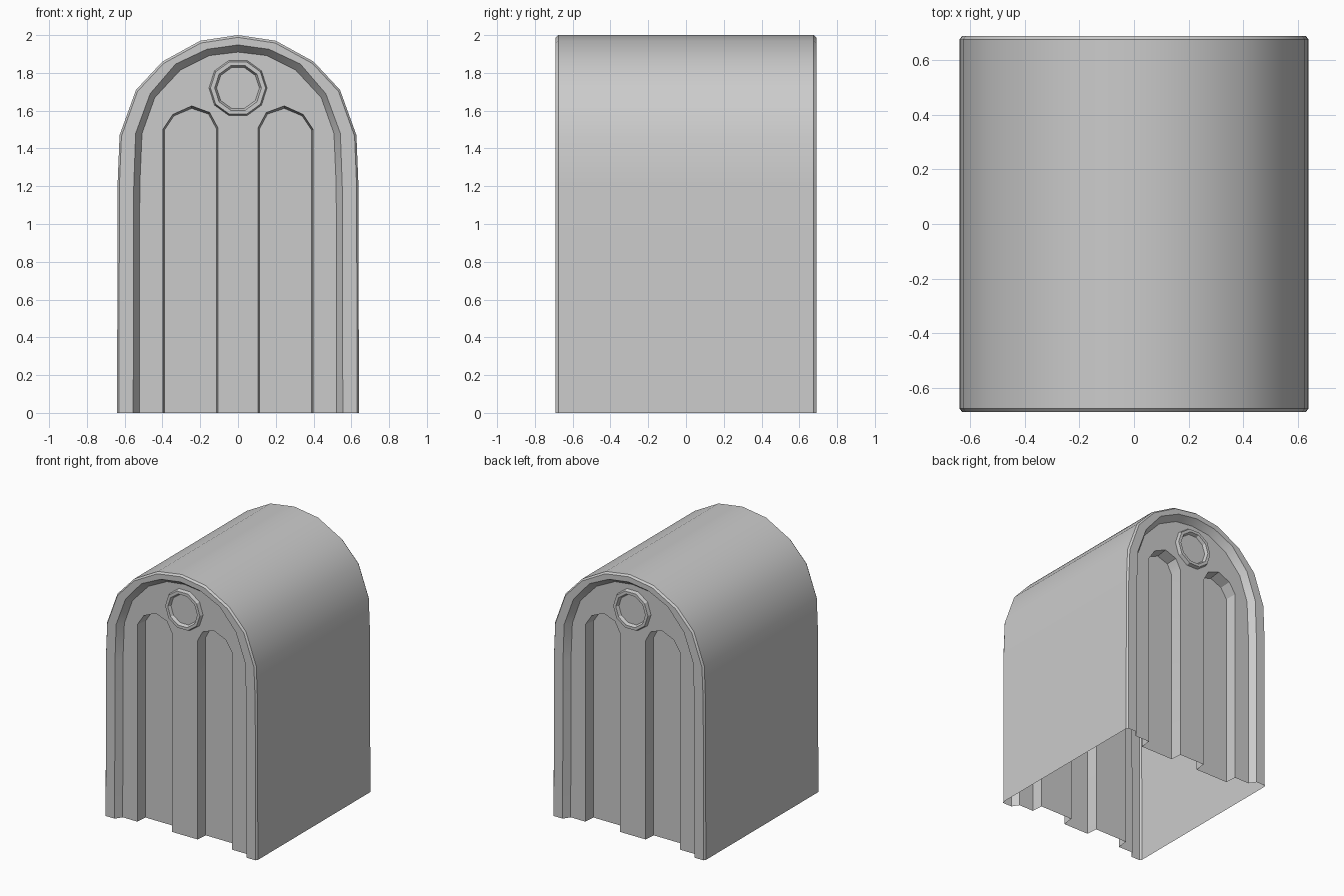
import bpy, bmesh, math

if "Cube" in bpy.data.objects:
    bpy.data.objects.remove(bpy.data.objects["Cube"])

# Half profiles (x, z), from the base of the +x side to the crown
OUTER = [(.64, 0), (.638, 1.2), (.627, 1.47), (.54, 1.71), (.40, 1.86), (.20, 1.97), (0, 2.0)]
EDGE = [(.63, 0), (.628, 1.2), (.617, 1.465), (.532, 1.702), (.394, 1.85), (.197, 1.958), (0, 1.988)]
RIM = [(.555, 0), (.552, 1.2), (.542, 1.48), (.465, 1.69), (.33, 1.847), (.165, 1.925), (0, 1.948)]
PANEL = [(.522, 0), (.52, 1.2), (.508, 1.48), (.44, 1.67), (.305, 1.815), (.15, 1.892), (0, 1.91)]
GROOVE = [(.107, 0), (.107, 1.51), (.15, 1.59), (.245, 1.625), (.345, 1.58), (.398, 1.5), (.398, 0)]
FLOOR = [(.115, 0), (.115, 1.505), (.156, 1.582), (.245, 1.612), (.34, 1.572), (.39, 1.496), (.39, 0)]
Y_END, Y_SIDE, Y_PANEL, Y_FLOOR, Y_RING = .69, .676, .64, .553, .667


def flip(pts):
    return [(-x, z) for x, z in reversed(pts)]


def arch(half):
    return half + flip(half[:-1])


def verts(bm, pts, y):
    return [bm.verts.new((x, y, z)) for x, z in pts]


def loft(bm, loops, closed=False):
    for a, b in zip(loops, loops[1:]):
        n = len(a)
        for i in range(n if closed else n - 1):
            j = (i + 1) % n
            bm.faces.new((a[i], a[j], b[j], b[i]))


def finish(name, bm):
    bmesh.ops.remove_doubles(bm, verts=bm.verts, dist=1e-5)
    bmesh.ops.recalc_face_normals(bm, faces=bm.faces)
    mesh = bpy.data.meshes.new(name)
    bm.to_mesh(mesh)
    bm.free()
    obj = bpy.data.objects.new(name, mesh)
    bpy.context.collection.objects.link(obj)
    bpy.ops.object.select_all(action='DESELECT')
    obj.select_set(True)
    bpy.context.view_layer.objects.active = obj
    bpy.ops.object.shade_smooth_by_angle(angle=math.radians(32))


# Arched shell with raised rims, open at the bottom
bm = bmesh.new()
steps = [(PANEL, Y_PANEL), (RIM, Y_END), (EDGE, Y_END), (OUTER, Y_SIDE)]
loft(bm, [verts(bm, arch(p), -y) for p, y in steps]
     + [verts(bm, arch(p), y) for p, y in reversed(steps)])

# Recessed end panels, each with two round-topped grooves
for s in (-1, 1):
    outline = arch(PANEL) + flip(GROOVE) + GROOVE
    bm.faces.new(verts(bm, outline, s * Y_PANEL))
    for top, low in ((GROOVE, FLOOR), (flip(GROOVE), flip(FLOOR))):
        a, b = verts(bm, top, s * Y_PANEL), verts(bm, low, s * Y_FLOOR)
        loft(bm, [a, b])
        bm.faces.new(b)
finish("arched_shell", bm)

# Round window with a raised frame on each end
for s, name in ((-1, "front_round_window"), (1, "back_round_window")):
    bm = bmesh.new()
    rings = []
    for r, y in ((.154, Y_PANEL), (.146, Y_RING), (.124, Y_RING), (.113, Y_PANEL + .004)):
        pts = [(r * math.cos(math.tau * (i + .0) / 10), 1.72 + r * math.sin(math.tau * i / 10))
               for i in range(10)]
        rings.append(verts(bm, pts, s * y))
    loft(bm, rings, closed=True)
    bm.faces.new(rings[-1])
    finish(name, bm)
